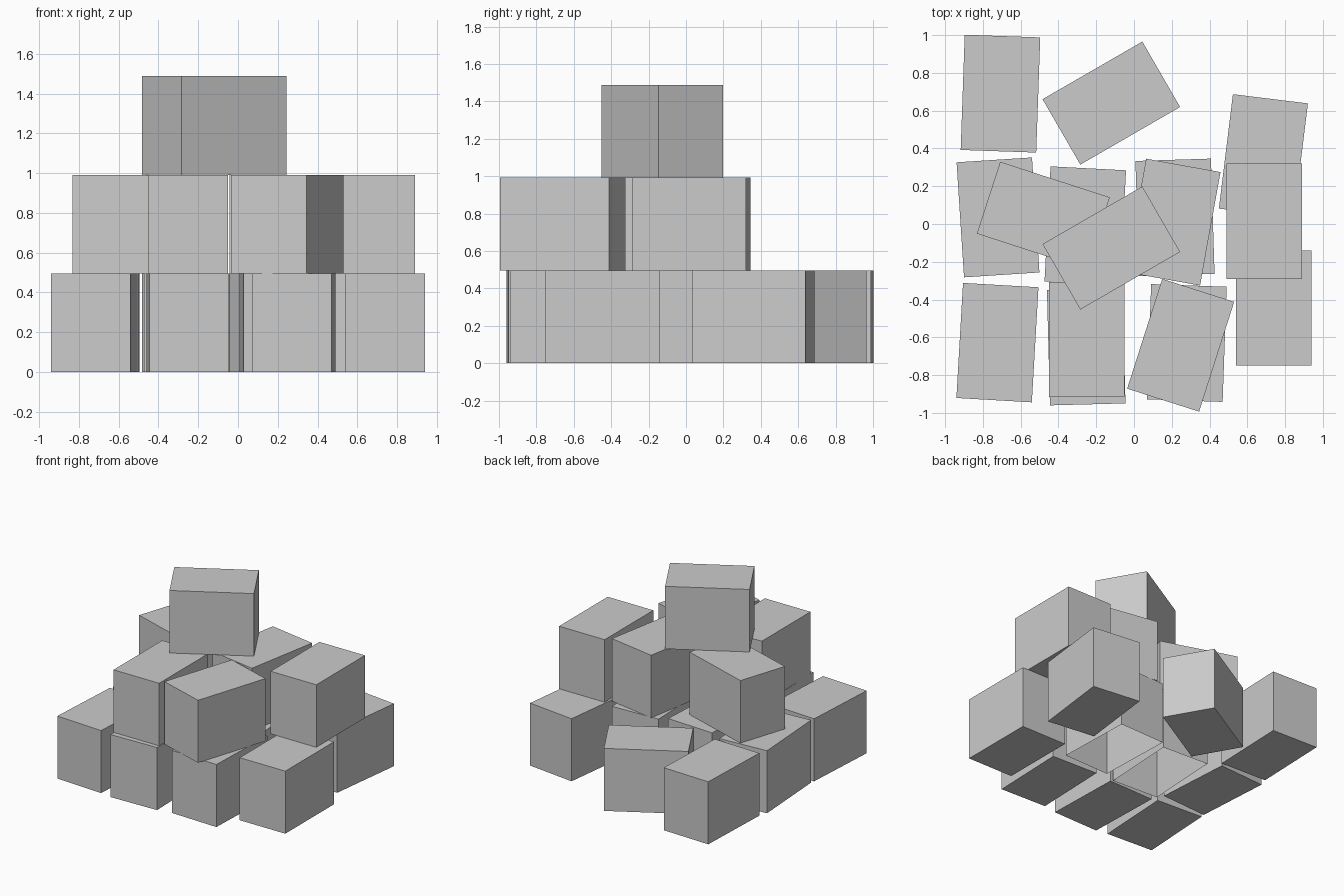
import bpy, bmesh
from math import radians
from mathutils import Matrix

cube = bpy.data.objects.get("Cube")
if cube:
    bpy.data.objects.remove(cube, do_unlink=True)

W, L, H = 0.40, 0.61, 0.496  # block width, length, height

grey = bpy.data.materials.new("plain grey")
grey.use_nodes = True
colour = (0.6, 0.6, 0.6, 1)
grey.diffuse_color = colour
grey.node_tree.nodes["Principled BSDF"].inputs["Base Color"].default_value = colour


def block(name, layer, x, y, turn, open_bottom=False):
    """One block resting on a layer, turned about its upright axis."""
    bm = bmesh.new()
    bmesh.ops.create_cube(bm, size=1, matrix=Matrix.Diagonal((W, L, H, 1)))
    if open_bottom:
        under = [f for f in bm.faces if f.normal.z < -0.9]
        bmesh.ops.delete(bm, geom=under, context='FACES')
    mesh = bpy.data.meshes.new(name)
    bm.to_mesh(mesh)
    bm.free()
    mesh.materials.append(grey)
    ob = bpy.data.objects.new(name, mesh)
    ob.location = (x, y, H * (layer + 0.5))
    ob.rotation_euler.z = radians(turn)
    bpy.context.collection.objects.link(ob)


# Bottom layer
block("bottom_block_back_right", 0, -0.707, 0.69, -2)
block("bottom_block_back_middle", 0, -0.12, 0.64, -60)
block("bottom_block_back_left", 0, 0.685, 0.36, -7)
block("bottom_block_front_left", 0, 0.74, -0.445, 0)
block("bottom_block_front_mid_left", 0, 0.28, -0.63, -2)
block("bottom_block_front_mid_right", 0, -0.253, -0.65, 1.5)
block("bottom_block_front_right", 0, -0.723, -0.628, -3.3)
block("bottom_block_centre_right", 0, -0.72, 0.035, 3.7)
block("bottom_block_inner_right", 0, -0.258, -0.01, -3, True)
block("bottom_block_inner_left", 0, 0.217, 0.035, 1.8, True)

# Middle layer
block("middle_block_left", 1, 0.69, 0.015, 0)
block("middle_block_front_left", 1, 0.247, -0.642, -17.7)
block("middle_block_front_right", 1, -0.25, -0.612, 0)
block("middle_block_centre", 1, 0.207, 0.01, -10.2)
block("middle_block_right", 1, -0.48, 0.045, 72)

# Top block
block("top_block", 2, -0.12, -0.127, -60)
